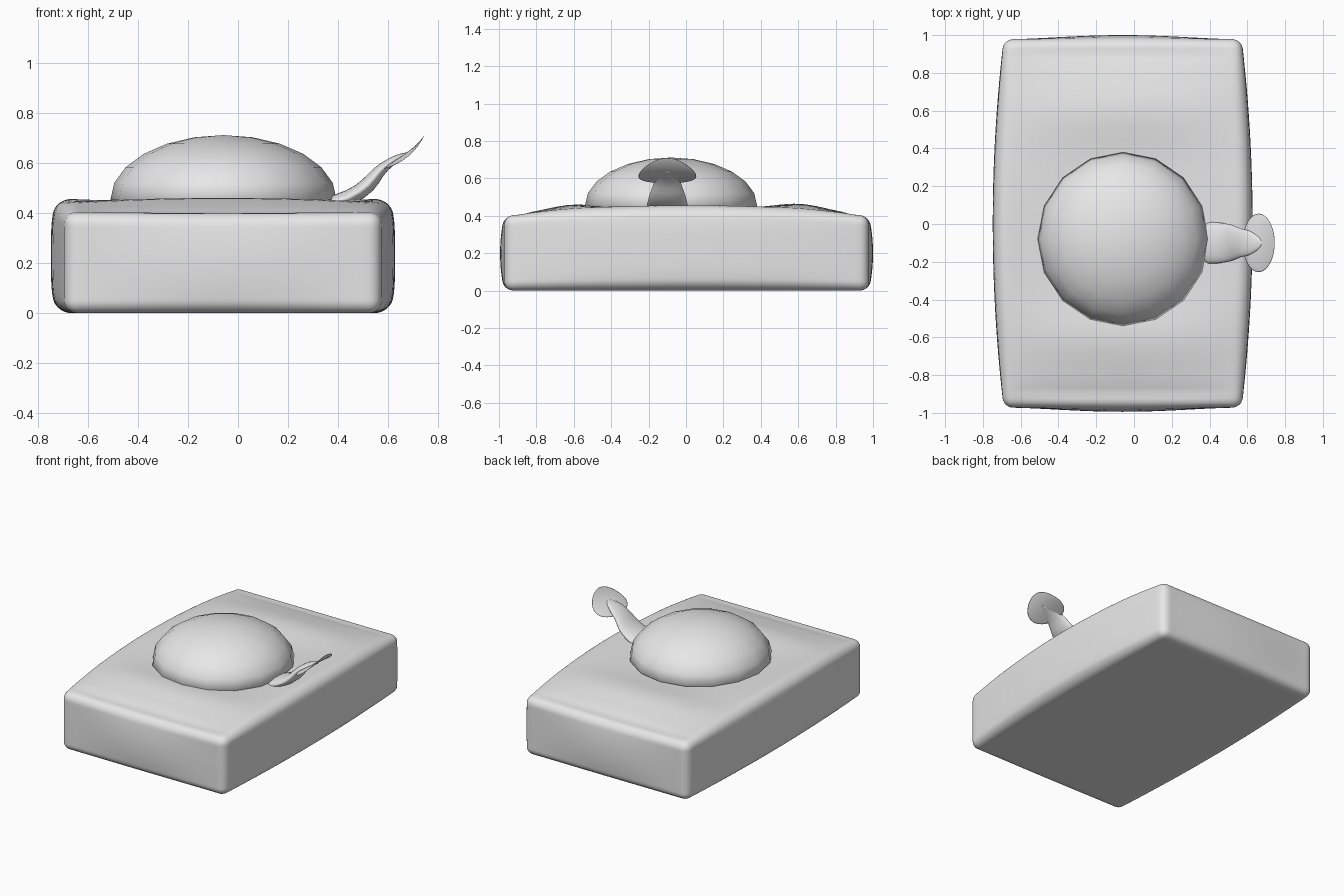
import bpy, bmesh, math
from mathutils import Vector

if "Cube" in bpy.data.objects:
    bpy.data.objects.remove(bpy.data.objects["Cube"])

grey = bpy.data.materials.new("plain grey")
grey.diffuse_color = (0.8, 0.8, 0.8, 1)
grey.use_nodes = True
grey.node_tree.nodes["Principled BSDF"].inputs["Base Color"].default_value = grey.diffuse_color


def finish(bm, name):
    bmesh.ops.recalc_face_normals(bm, faces=bm.faces)
    for f in bm.faces:
        f.smooth = True
    me = bpy.data.meshes.new(name)
    bm.to_mesh(me)
    bm.free()
    me.materials.append(grey)
    ob = bpy.data.objects.new(name, me)
    bpy.context.collection.objects.link(ob)
    return ob


# Cushion: a dense rounded box, bulged at the sides and padded on top
HX, HY, H, R = 0.63, 0.975, 0.40, 0.05
bm = bmesh.new()
bmesh.ops.create_cube(bm, size=2)
bmesh.ops.subdivide_edges(bm, edges=bm.edges[:], cuts=39, use_grid_fill=True)
half = Vector((HX, HY, H / 2))
for vert in bm.verts:
    p = Vector([math.sin(c * math.pi / 2) * s for c, s in zip(vert.co, half)])
    core = Vector([max(-(s - R), min(s - R, c)) for c, s in zip(p, half)])
    if (p - core).length > 1e-6:
        p = core + (p - core).normalized() * R
    u, v, w = p.x / HX, p.y / HY, p.z / H + 0.5
    side = 1 - 0.45 * (2 * w - 1) ** 4
    x = p.x + u * 0.058 * (1 - v * v) * side - 0.06
    y = p.y + v * 0.022 * (1 - u * u) ** 2 * (1 - (2 * w - 1) ** 2) + 0.003
    # raised flanks, two soft ridges and a hollow under the dome
    pad = 0.058 * (1 - v * v)
    pad += 0.032 * math.exp(-((abs(v) - 0.62) / 0.19) ** 2) * (1 - u * u)
    pad -= 0.022 * math.exp(-(p.x ** 2 + (p.y + 0.08) ** 2) / 0.25) * (1 - u ** 4)
    pad -= 0.010 * math.exp(-((abs(v) - 0.92) / 0.035) ** 2) * (1 - u ** 4)
    vert.co = (x, y, w * (H + pad))
finish(bm, "cushion")

# Dome: sixteen-sided smooth body with a shallow underside
bm = bmesh.new()
bmesh.ops.create_uvsphere(bm, u_segments=16, v_segments=12, radius=1)
for vert in bm.verts:
    c = vert.co
    vert.co = (c.x * 0.452 - 0.058, c.y * 0.46 - 0.08,
               0.455 + c.z * (0.257 if c.z > 0 else 0.07))
finish(bm, "dome_body")

# Tail stem: oval rings (x, z, half width, half thickness) along a curve
rings = [(0.33, 0.42, 0.125, 0.04), (0.455, 0.462, 0.11, 0.03),
         (0.525, 0.512, 0.10, 0.034), (0.562, 0.568, 0.075, 0.024),
         (0.61, 0.605, 0.07, 0.018), (0.65, 0.628, 0.042, 0.012),
         (0.69, 0.642, 0.006, 0.004)]
bm = bmesh.new()
N, loops = 16, []
for i, (x, z, hw, ht) in enumerate(rings):
    a, b = rings[max(i - 1, 0)], rings[min(i + 1, len(rings) - 1)]
    t = Vector((b[0] - a[0], 0, b[1] - a[1])).normalized()
    n = Vector((-t.z, 0, t.x))
    loops.append([bm.verts.new(Vector((x, -0.1, z))
                  + Vector((0, 1, 0)) * hw * math.cos(k * math.tau / N)
                  + n * ht * math.sin(k * math.tau / N)) for k in range(N)])
for a, b in zip(loops, loops[1:]):
    for k in range(N):
        j = (k + 1) % N
        bm.faces.new((a[k], a[j], b[j], b[k]))
bm.faces.new(loops[0])
bm.faces.new(loops[-1])
stem = finish(bm, "tail_stem")
sub = stem.modifiers.new("smooth", 'SUBSURF')
sub.levels = sub.render_levels = 1

# Tail fin: thin oval sheet, swept up at the tip and drooping sideways
bm = bmesh.new()
bmesh.ops.create_uvsphere(bm, u_segments=32, v_segments=16, radius=1)
for vert in bm.verts:
    c = vert.co
    t, y = (c.x + 1) / 2, c.y * 0.155
    z = 0.575 + 0.135 * (0.75 * t + 0.25 * t ** 5) - 0.6 * y * y
    vert.co = (0.575 + 0.17 * t, y - 0.1, z + c.z * 0.006)
finish(bm, "tail_fin")
